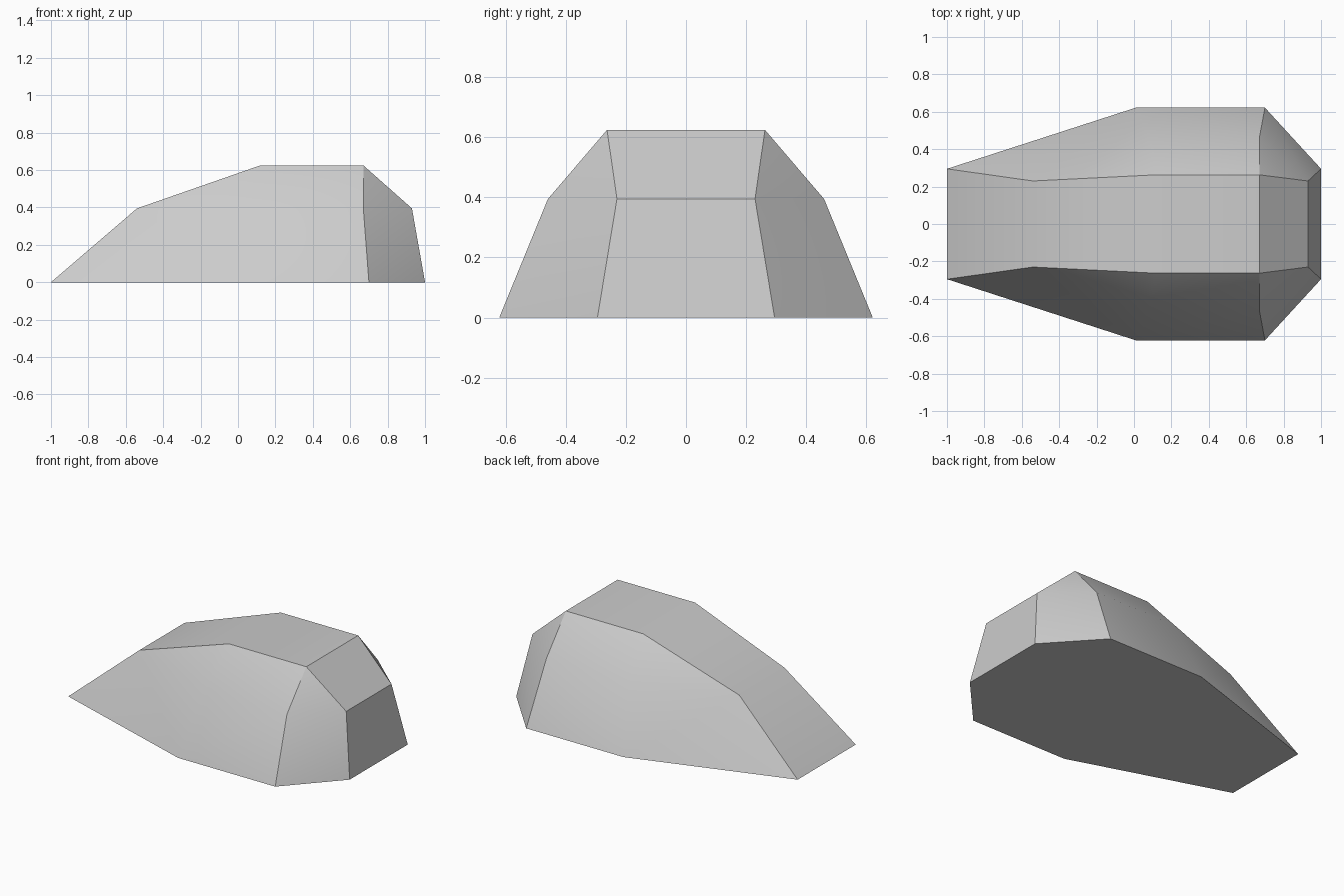
import bpy
import bmesh
import math

cube = bpy.data.objects.get("Cube")
if cube:
    bpy.data.objects.remove(cube, do_unlink=True)

# Single matte grey
grey = bpy.data.materials.new("plain_grey")
grey.use_nodes = True
colour = (0.6, 0.6, 0.6, 1)
grey.diffuse_color = colour
grey.node_tree.nodes["Principled BSDF"].inputs["Base Color"].default_value = colour

# Corner points of one half: base outline, shoulder ring and roof
half = {
    "base_tip": (-1.0, 0.295, 0), "base_wide": (0.01, 0.622, 0),
    "base_rear": (0.70, 0.622, 0), "base_end": (1.0, 0.295, 0),
    "mid_tip": (-0.54, 0.23, 0.395), "mid_wide": (0.08, 0.46, 0.395),
    "mid_rear": (0.67, 0.46, 0.395), "mid_end": (0.93, 0.23, 0.395),
    "roof_tip": (0.12, 0.263, 0.625), "roof_rear": (0.67, 0.263, 0.625),
}

# Flank panels, repeated on both sides
flank = [
    "base_tip base_wide mid_tip", "base_wide mid_wide mid_tip",
    "base_wide base_rear mid_rear mid_wide",
    "base_rear base_end mid_end", "base_rear mid_end mid_rear",
    "mid_tip mid_wide roof_tip", "mid_wide mid_rear roof_rear roof_tip",
    "mid_rear mid_end roof_rear",
]

bm = bmesh.new()
sides = [{name: bm.verts.new((x, s * y, z)) for name, (x, y, z) in half.items()}
         for s in (1, -1)]
for side in sides:
    for panel in flank:
        bm.faces.new([side[name] for name in panel.split()])

# Centre strip from the tip over the roof to the rear
strip = ["base_tip", "mid_tip", "roof_tip", "roof_rear", "mid_end", "base_end"]
left, right = sides
for a, b in zip(strip, strip[1:]):
    bm.faces.new([left[a], left[b], right[b], right[a]])

# Flat underside
outline = ["base_tip", "base_wide", "base_rear", "base_end"]
bm.faces.new([left[n] for n in outline] + [right[n] for n in reversed(outline)])
bmesh.ops.recalc_face_normals(bm, faces=bm.faces)

mesh = bpy.data.meshes.new("faceted_body")
bm.to_mesh(mesh)
bm.free()
mesh.materials.append(grey)
body = bpy.data.objects.new("faceted_body", mesh)
bpy.context.collection.objects.link(body)

# Soft shading over shallow folds, crisp on steep ones
bpy.context.view_layer.objects.active = body
body.select_set(True)
bpy.ops.object.shade_smooth_by_angle(angle=math.radians(30))
